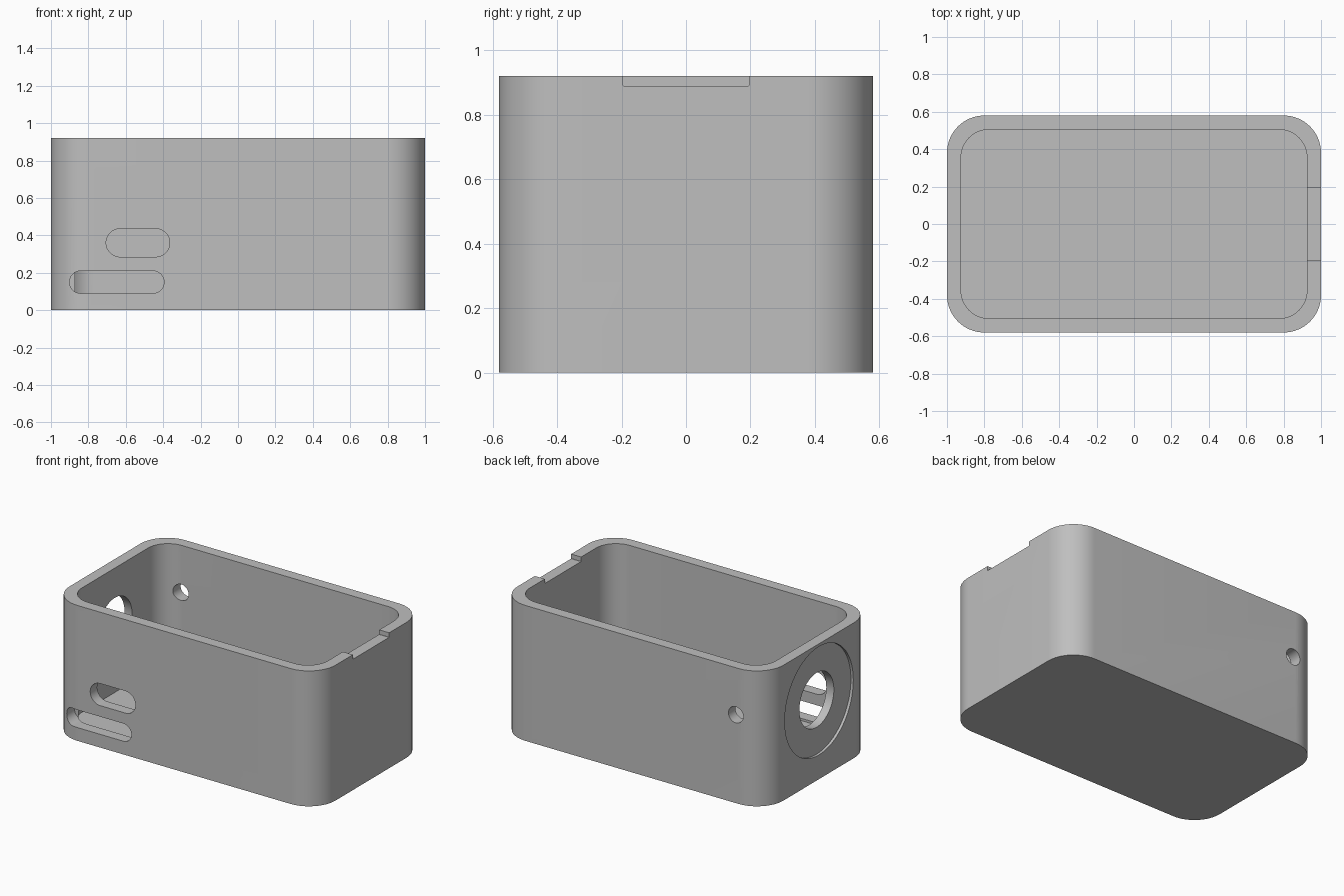
import bpy, bmesh
from math import sin, cos, pi, radians
from mathutils import Matrix, Vector

cube = bpy.data.objects.get("Cube")
if cube:
    bpy.data.objects.remove(cube, do_unlink=True)

grey = bpy.data.materials.new("plain_grey")
grey.use_nodes = True
colour = (0.52, 0.52, 0.52, 1)
grey.diffuse_color = colour
grey.node_tree.nodes["Principled BSDF"].inputs["Base Color"].default_value = colour

# Orientation of a profile's (width, height, extrusion) axes
UP = Matrix.Identity(3)
ALONG_Y = Matrix(((1, 0, 0), (0, 0, 1), (0, 1, 0)))
ALONG_X = Matrix(((0, 0, 1), (1, 0, 0), (0, 1, 0)))


def rounded_prism(name, width, height, radius, start, end, centre=(0, 0), axes=UP, steps=16):
    """Rounded rectangle, slot or disc extruded from start to end."""
    bm = bmesh.new()
    verts = []
    for i, (sx, sy) in enumerate(((1, 1), (-1, 1), (-1, -1), (1, -1))):
        cx = centre[0] + sx * (width / 2 - radius)
        cy = centre[1] + sy * (height / 2 - radius)
        for k in range(steps + 1):
            a = (i + k / steps) * pi / 2
            point = Vector((cx + radius * cos(a), cy + radius * sin(a), start))
            verts.append(bm.verts.new(axes @ point))
    base = bm.faces.new(verts)
    moved = bmesh.ops.extrude_face_region(bm, geom=[base])["geom"]
    bmesh.ops.translate(bm, vec=axes @ Vector((0, 0, end - start)),
                        verts=[g for g in moved if isinstance(g, bmesh.types.BMVert)])
    bmesh.ops.remove_doubles(bm, verts=bm.verts, dist=1e-5)
    bmesh.ops.recalc_face_normals(bm, faces=bm.faces)
    mesh = bpy.data.meshes.new(name)
    bm.to_mesh(mesh)
    bm.free()
    mesh.materials.append(grey)
    obj = bpy.data.objects.new(name, mesh)
    bpy.context.collection.objects.link(obj)
    return obj


HX, HY, TOP, WALL = 1.0, 0.58, 0.92, 0.075

# Outer shell
body = rounded_prism("enclosure_body", 2 * HX, 2 * HY, 0.2, 0, TOP)

cutters = [
    # Inner cavity above the floor
    rounded_prism("cavity_cutter", 2 * (HX - WALL), 2 * (HY - WALL), 0.15, WALL, TOP + 0.1),
    # Two slots through the front wall
    rounded_prism("upper_slot_cutter", 0.34, 0.15, 0.075, -0.7, -0.47, (-0.535, 0.36), ALONG_Y),
    rounded_prism("lower_slot_cutter", 0.505, 0.12, 0.06, -0.7, -0.47, (-0.648, 0.15), ALONG_Y),
    # Small round hole in the back wall
    rounded_prism("back_hole_cutter", 0.11, 0.11, 0.055, 0.4, 0.7, (-0.78, 0.6), ALONG_Y),
    # Shallow round recess and its central opening on the end wall
    rounded_prism("recess_cutter", 0.736, 0.736, 0.368, -1.1, -0.982, (0, 0.533), ALONG_X),
    rounded_prism("opening_cutter", 0.37, 0.37, 0.185, -1.1, -0.8, (0, 0.533), ALONG_X),
    # Notch in the rim of the opposite wall
    rounded_prism("notch_cutter", 0.39, 0.2, 0.001, 0.85, 1.1, (0, 0.989), ALONG_X, 1),
]

bpy.ops.object.select_all(action="DESELECT")
bpy.context.view_layer.objects.active = body
body.select_set(True)
for cutter in cutters:
    cutter.hide_render = True
    mod = body.modifiers.new(cutter.name, "BOOLEAN")
    mod.operation = "DIFFERENCE"
    mod.solver = "EXACT"
    mod.object = cutter
    bpy.ops.object.modifier_apply(modifier=mod.name)
    bpy.data.objects.remove(cutter, do_unlink=True)

bpy.ops.object.shade_smooth_by_angle(angle=radians(30))
